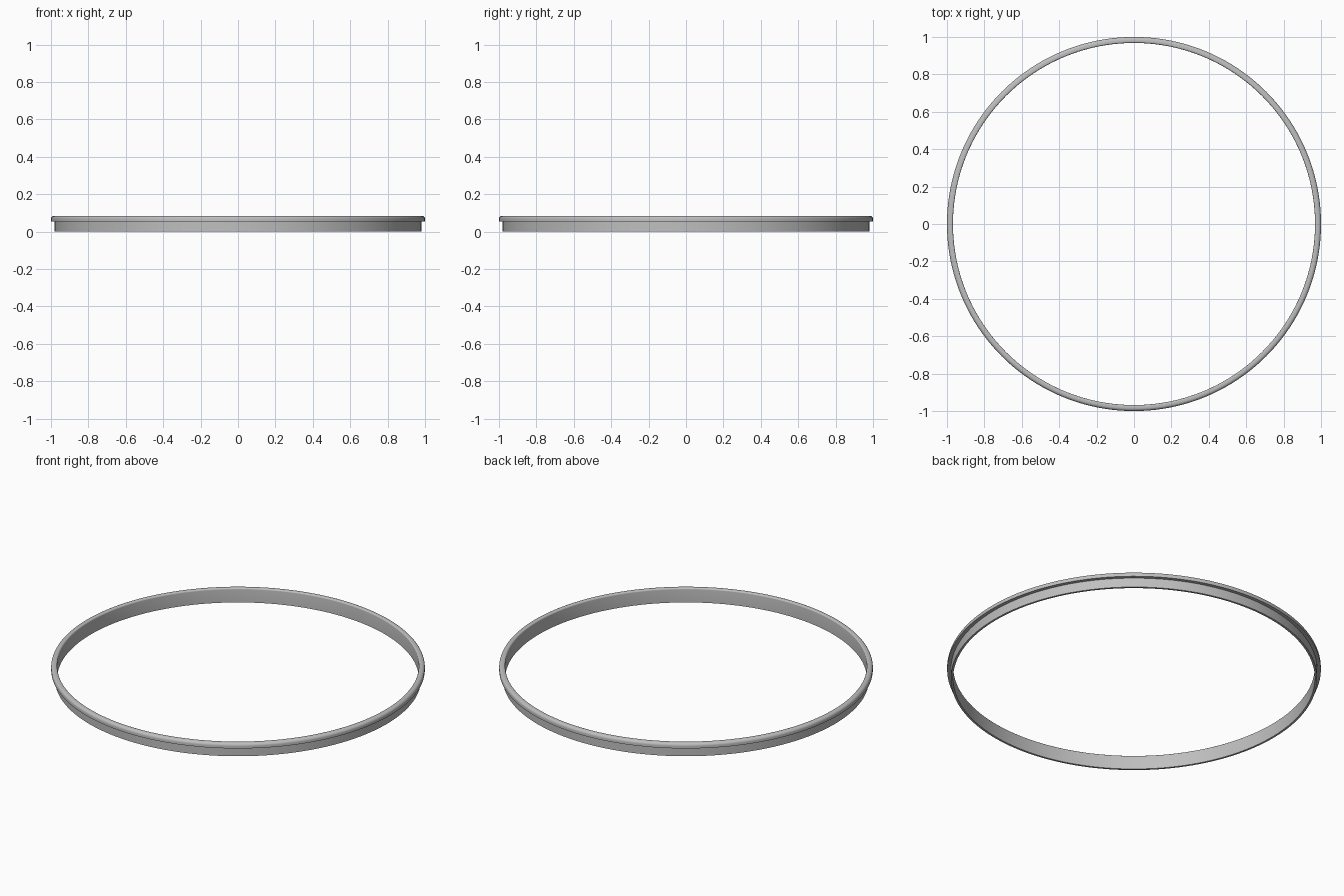
import bpy, math

if "Cube" in bpy.data.objects:
    bpy.data.objects.remove(bpy.data.objects["Cube"])

SEGMENTS = 160

metal = bpy.data.materials.new("grey metal")
metal.diffuse_color = (0.52, 0.52, 0.52, 1)
metal.use_nodes = True
metal.node_tree.nodes["Principled BSDF"].inputs["Base Color"].default_value = metal.diffuse_color


def lathe(name, profile):
    """Revolve a closed (radius, height) profile around the z axis."""
    n = len(profile)
    verts = [(r * math.cos(a), r * math.sin(a), z)
             for a in (2 * math.pi * i / SEGMENTS for i in range(SEGMENTS))
             for r, z in profile]
    faces = [(i * n + j, (i + 1) % SEGMENTS * n + j,
              (i + 1) % SEGMENTS * n + (j + 1) % n, i * n + (j + 1) % n)
             for i in range(SEGMENTS) for j in range(n)]
    mesh = bpy.data.meshes.new(name)
    mesh.from_pydata(verts, [], faces)
    mesh.materials.append(metal)
    obj = bpy.data.objects.new(name, mesh)
    bpy.context.collection.objects.link(obj)
    bpy.ops.object.select_all(action='DESELECT')
    obj.select_set(True)
    bpy.context.view_layer.objects.active = obj
    bpy.ops.object.shade_smooth_by_angle(angle=math.radians(35))
    return obj


def arc(cx, cz, radius, start, end, steps=5):
    """Points on a quarter-round corner."""
    return [(cx + radius * math.cos(math.radians(start + (end - start) * k / steps)),
             cz + radius * math.sin(math.radians(start + (end - start) * k / steps)))
            for k in range(steps + 1)]


# One closed section: thin upright band, overhanging lip with rounded top edges
INNER, BAND, OUTER = 0.968, 0.98, 1.0
LIP, TOP = 0.055, 0.084
section = [(INNER, 0), (BAND, 0), (BAND, LIP), (OUTER, LIP)]
section += arc(OUTER - 0.016, TOP - 0.016, 0.016, 0, 90)
section += arc(INNER + 0.008, TOP - 0.008, 0.008, 90, 180)
lathe("rim_hoop", section)
